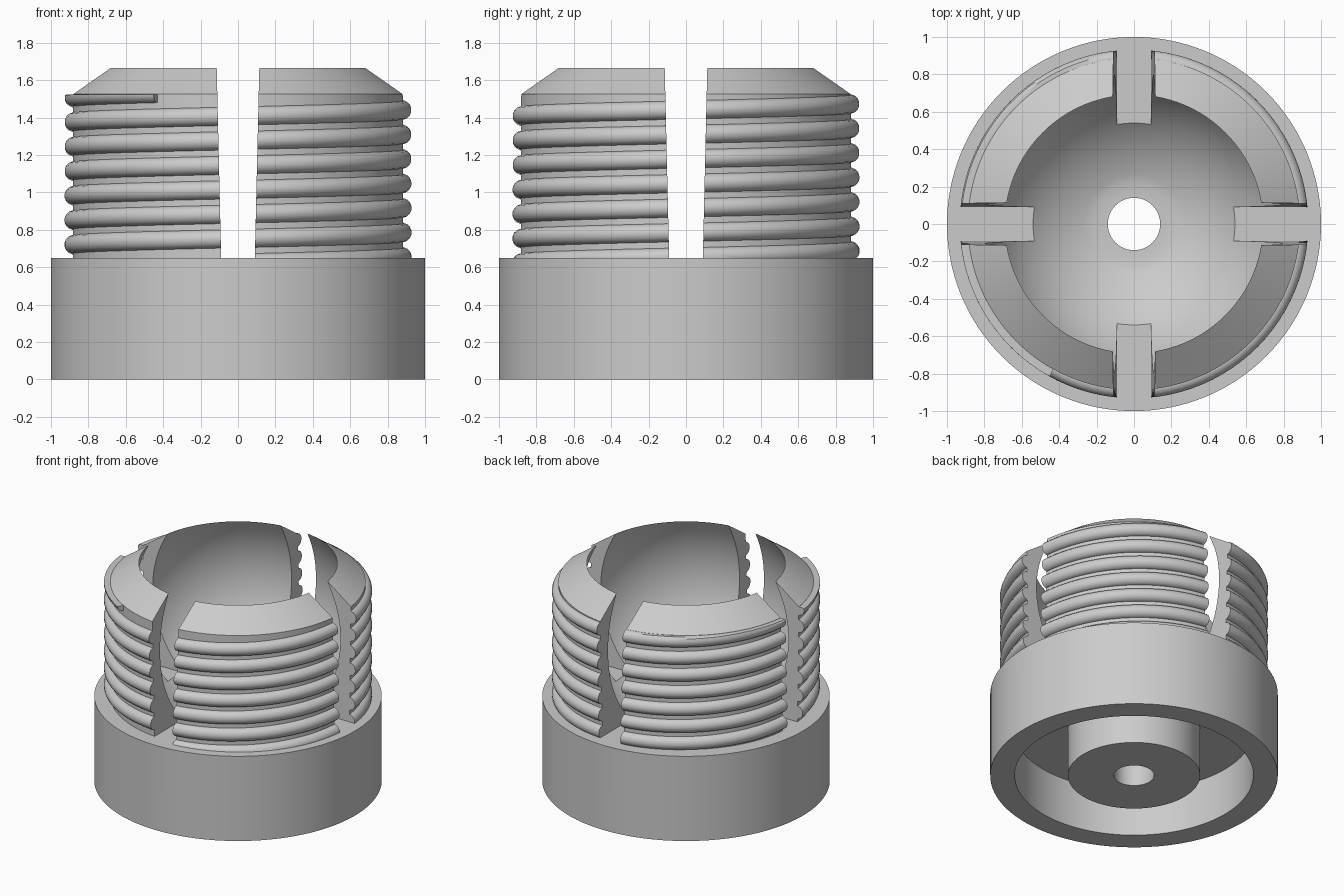
import bpy, bmesh, math
from math import sin, cos, pi, radians, sqrt

if "Cube" in bpy.data.objects:
    bpy.data.objects.remove(bpy.data.objects["Cube"])

SEGS = 128
BASE_TOP, SHOULDER, TOP = 0.65, 1.525, 1.665
CORE_R, RIM_R, HOLE_R, SEAT_R = 0.888, 0.69, 0.14, 0.22
BOWL_R, BOWL_Z = 0.804, 1.246
PITCH, BEAD_R = 0.131, 0.05

grey = bpy.data.materials.new("plain grey")
grey.use_nodes = True
colour = (0.6, 0.6, 0.6, 1)
grey.diffuse_color = colour
grey.node_tree.nodes["Principled BSDF"].inputs["Base Color"].default_value = colour


def make_object(name, bm):
    bmesh.ops.recalc_face_normals(bm, faces=bm.faces)
    mesh = bpy.data.meshes.new(name)
    bm.to_mesh(mesh)
    bm.free()
    mesh.materials.append(grey)
    obj = bpy.data.objects.new(name, mesh)
    bpy.context.collection.objects.link(obj)
    return obj


def sweep(name, rings, closed):
    """Skin a list of point rings, joined end to end or capped."""
    bm = bmesh.new()
    rows = [[bm.verts.new(p) for p in ring] for ring in rings]
    n = len(rows[0])
    pairs = list(zip(rows, rows[1:])) + ([(rows[-1], rows[0])] if closed else [])
    for a, b in pairs:
        for i in range(n):
            j = (i + 1) % n
            bm.faces.new((a[i], a[j], b[j], b[i]))
    if not closed:
        bm.faces.new(rows[0])
        bm.faces.new(rows[-1])
    return make_object(name, bm)


def combine(target, tool, operation):
    """Apply a boolean and remove the tool."""
    tool.hide_render = True
    mod = target.modifiers.new(operation.lower(), 'BOOLEAN')
    mod.operation, mod.solver, mod.object = operation, 'EXACT', tool
    bpy.context.view_layer.objects.active = target
    bpy.ops.object.modifier_apply(modifier=mod.name)
    bpy.data.objects.remove(tool)


# Body: base with hollow underside and central boss, core, chamfer, round bowl
low = math.asin(SEAT_R / BOWL_R)
high = pi - math.asin(RIM_R / BOWL_R)
bowl = [(BOWL_R * sin(a), BOWL_Z - BOWL_R * cos(a))
        for a in (low + (high - low) * i / 32 for i in range(33))]
profile = [(HOLE_R, 0), (0.46, 0), (0.46, 0.36), (0.83, 0.36), (0.83, 0),
           (1, 0), (1, BASE_TOP), (CORE_R, BASE_TOP), (CORE_R, SHOULDER),
           (RIM_R, TOP)] + bowl[-2::-1] + [(HOLE_R, bowl[0][1])]
body = sweep("threaded_collet_body",
             [[(r * cos(t), r * sin(t), z) for r, z in profile]
              for t in (2 * pi * k / SEGS for k in range(SEGS))], True)

# Thread: rounded bead on a rising helix, trimmed flat at the shoulder
rings = []
start, end = -pi / 2, 13 * pi + radians(61)
steps = int((end - start) / (2 * pi) * 96)
for k in range(steps + 1):
    t = start + (end - start) * k / steps
    height = 0.655 + PITCH * t / (2 * pi)
    ring = []
    for i in range(16):
        a = 2 * pi * (i + 0.5) / 16
        r = CORE_R - 0.005 + BEAD_R * cos(a)
        z = min(height + BEAD_R * sin(a), SHOULDER - 0.001)
        ring.append((r * cos(t), r * sin(t), z))
    rings.append(ring)
combine(body, sweep("thread_bead", rings, False), 'UNION')

# Slots: two tapered cuts crossing the collar, wider at the top
for turn in (0, pi / 2):
    section = [(-0.09, BASE_TOP), (0.09, BASE_TOP), (0.117, 1.8), (-0.117, 1.8)]
    cutter = sweep("slot_cutter", [[(x, y, z) for x, z in section]
                                   for y in (-1.1, 1.1)], False)
    cutter.rotation_euler.z = turn
    bpy.context.view_layer.update()
    combine(body, cutter, 'DIFFERENCE')

bpy.ops.object.select_all(action='DESELECT')
body.select_set(True)
bpy.context.view_layer.objects.active = body
bpy.ops.object.shade_smooth_by_angle(angle=radians(30))
